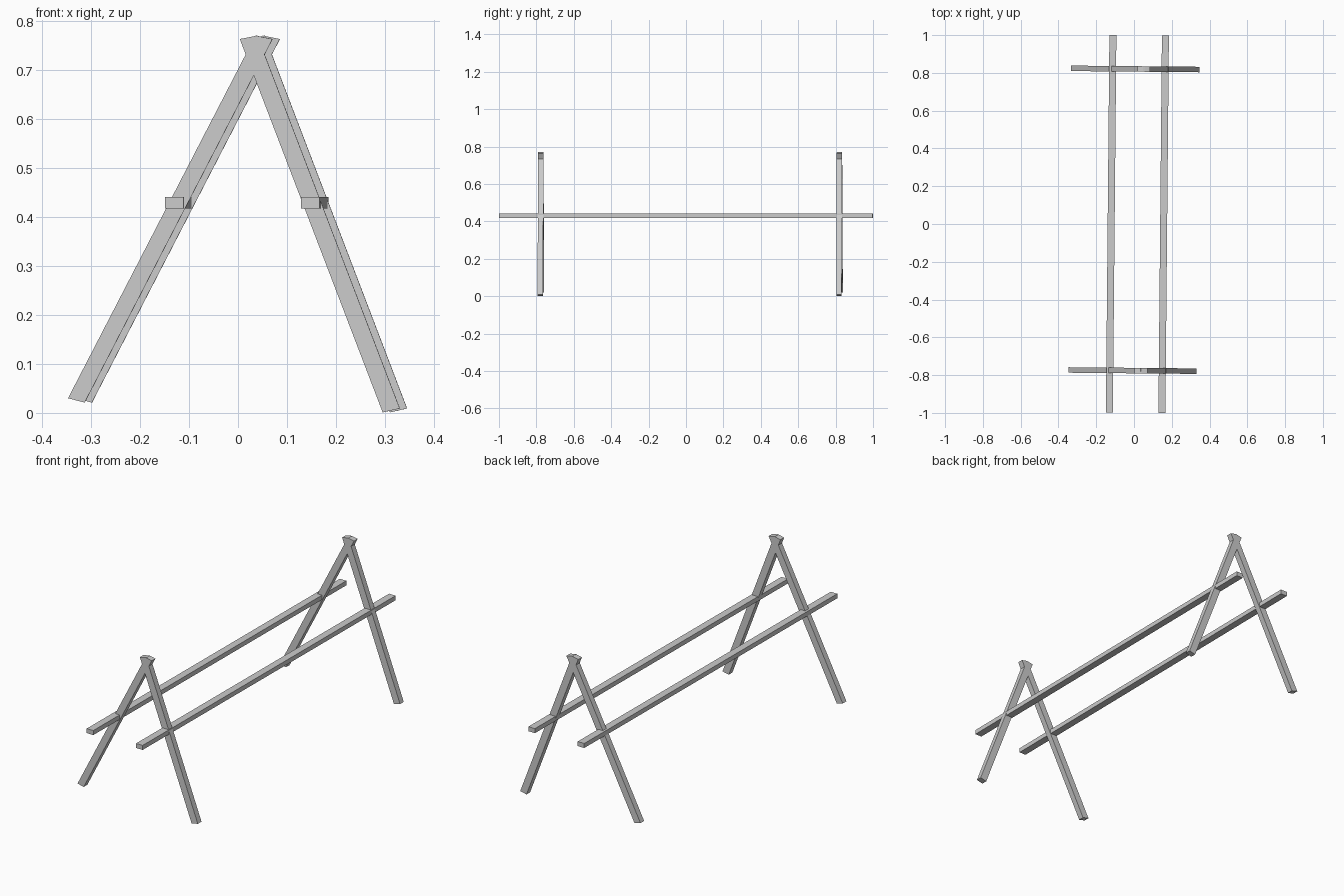
import bpy, bmesh
from mathutils import Matrix

cube = bpy.data.objects.get("Cube")
if cube:
    bpy.data.objects.remove(cube, do_unlink=True)

grey = bpy.data.materials.new("timber_grey")
grey.use_nodes = True
COLOUR = (0.6, 0.6, 0.6, 1)
grey.diffuse_color = COLOUR
grey.node_tree.nodes["Principled BSDF"].inputs["Base Color"].default_value = COLOUR

# The whole stand is turned very slightly about the vertical
TURN = Matrix.Rotation(-0.0093, 4, 'Z')


def plank(name, outline, y, depth):
    """Extrude an x-z outline along y, centred on y."""
    bm = bmesh.new()
    face = bm.faces.new([bm.verts.new((px, y - depth / 2, pz)) for px, pz in outline])
    side = bmesh.ops.extrude_face_region(bm, geom=[face])["geom"]
    verts = [v for v in side if isinstance(v, bmesh.types.BMVert)]
    bmesh.ops.translate(bm, verts=verts, vec=(0, depth, 0))
    bmesh.ops.recalc_face_normals(bm, faces=bm.faces)
    bm.transform(TURN)
    mesh = bpy.data.meshes.new(name)
    bm.to_mesh(mesh)
    bm.free()
    mesh.materials.append(grey)
    obj = bpy.data.objects.new(name, mesh)
    bpy.context.collection.objects.link(obj)
    return obj


# Legs with skewed end cuts, crossing at the top of each A-frame
RIGHT_LEG = [(-0.340, 0.030), (-0.306, 0.021), (0.078, 0.764), (0.043, 0.771)]
LEFT_LEG = [(0.303, 0.001), (0.338, 0.009), (0.047, 0.771), (0.011, 0.764)]
for end, y in (("front", -0.776), ("back", 0.821)):
    plank(end + "_right_leg", RIGHT_LEG, y, 0.029)
    plank(end + "_left_leg", LEFT_LEG, y, 0.029)

# Long rails through the legs
for side, x in (("right", -0.121), ("left", 0.157)):
    a, b, low, high = x - 0.0185, x + 0.0185, 0.418, 0.441
    plank(side + "_rail", [(a, low), (b, low), (b, high), (a, high)], 0, 1.998)
